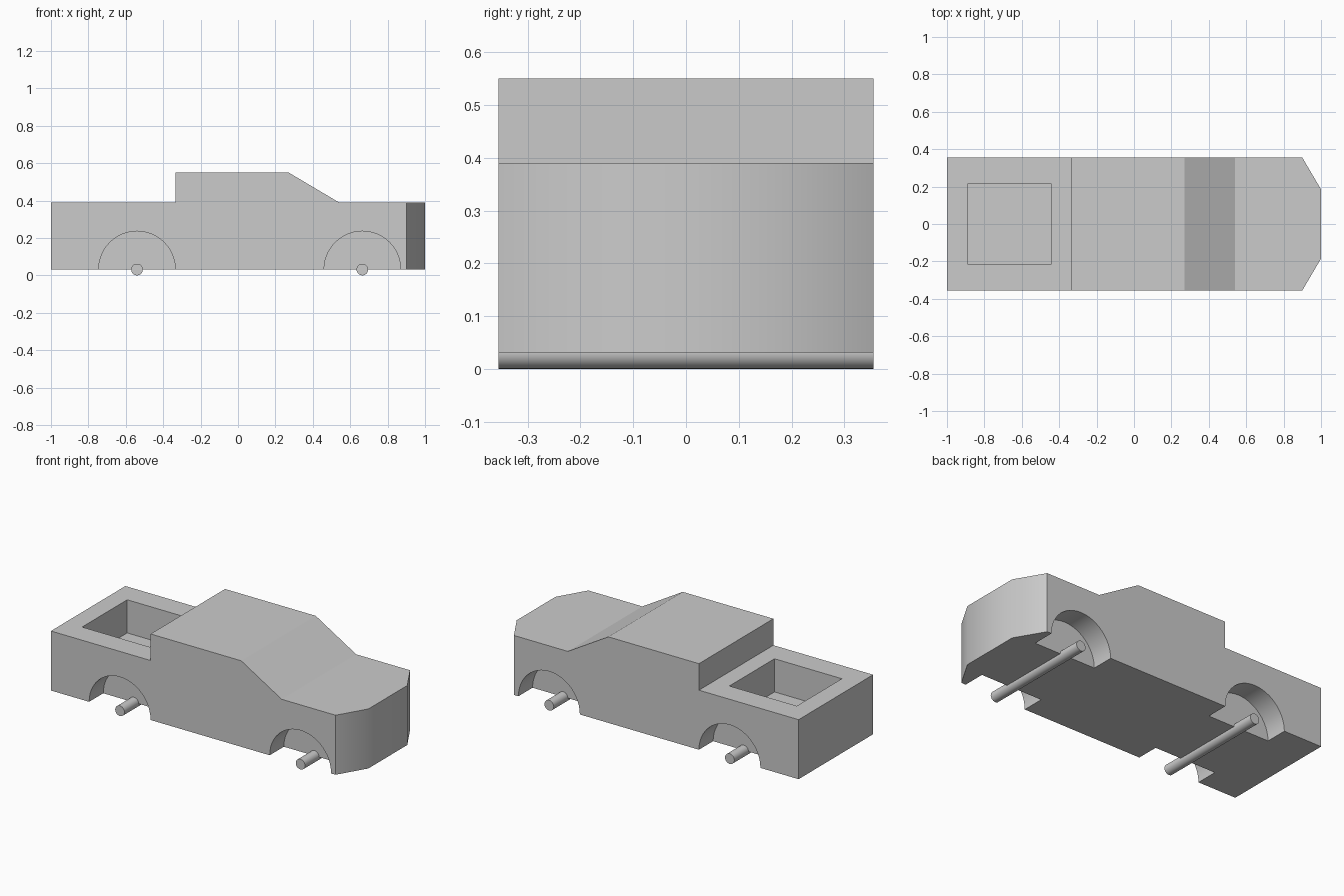
import bpy, bmesh, math
from mathutils import Matrix

if "Cube" in bpy.data.objects:
    bpy.data.objects.remove(bpy.data.objects["Cube"])

HALF = 0.355           # half width of the body
BASE = 0.031           # underside height, also axle centre
WHEELS = (-0.54, 0.665)

grey = bpy.data.materials.new("plain grey")
grey.use_nodes = True
grey.diffuse_color = (0.6, 0.6, 0.6, 1)
grey.node_tree.nodes["Principled BSDF"].inputs["Base Color"].default_value = (0.6, 0.6, 0.6, 1)


def add_object(name, bm):
    bmesh.ops.recalc_face_normals(bm, faces=bm.faces)
    mesh = bpy.data.meshes.new(name)
    bm.to_mesh(mesh)
    bm.free()
    mesh.materials.append(grey)
    obj = bpy.data.objects.new(name, mesh)
    bpy.context.collection.objects.link(obj)
    return obj


def cylinder(name, x, y, z, radius, length, sides):
    bm = bmesh.new()
    turn = Matrix.Translation((x, y, z)) @ Matrix.Rotation(math.pi / 2, 4, 'X')
    bmesh.ops.create_cone(bm, cap_ends=True, segments=sides, radius1=radius,
                          radius2=radius, depth=length, matrix=turn)
    return add_object(name, bm)


def activate(obj):
    bpy.ops.object.select_all(action='DESELECT')
    obj.select_set(True)
    bpy.context.view_layer.objects.active = obj


def cut(target, cutter):
    mod = target.modifiers.new("cut", 'BOOLEAN')
    mod.operation = 'DIFFERENCE'
    mod.solver = 'EXACT'
    mod.object = cutter
    activate(target)
    bpy.ops.object.modifier_apply(modifier=mod.name)
    bpy.data.objects.remove(cutter)


# Body: side profile pulled across the width
profile = [(-1, BASE), (1, BASE), (1, 0.39), (0.54, 0.39), (0.27, 0.55),
           (-0.335, 0.55), (-0.335, 0.39), (-1, 0.39)]
bm = bmesh.new()
side = bm.faces.new([bm.verts.new((x, -HALF, z)) for x, z in profile])
moved = bmesh.ops.extrude_face_region(bm, geom=[side])["geom"]
bmesh.ops.translate(bm, vec=(0, 2 * HALF, 0),
                    verts=[v for v in moved if isinstance(v, bmesh.types.BMVert)])

# Angled nose corners
for s in (-1, 1):
    res = bmesh.ops.bisect_plane(bm, geom=bm.verts[:] + bm.edges[:] + bm.faces[:],
                                 plane_co=(0.9, s * HALF, 0),
                                 plane_no=(0.17, s * 0.1, 0), clear_outer=True)
    edges = [e for e in res["geom_cut"] if isinstance(e, bmesh.types.BMEdge)]
    bmesh.ops.holes_fill(bm, edges=edges, sides=0)
body = add_object("truck_body", bm)

# Wheel arches
for x in WHEELS:
    for s in (-1, 1):
        cut(body, cylinder("arch_cutter", x, s * (HALF + 0.065), BASE, 0.205, 0.4, 48))

# Cargo bed recess
bm = bmesh.new()
bmesh.ops.create_cube(bm, size=1, matrix=Matrix.Translation((-0.665, 0, 0.39))
                      @ Matrix.Diagonal((0.45, 0.43, 0.4, 1)))
cut(body, add_object("bed_cutter", bm))

# Smooth arches and nose, crisp everywhere else
activate(body)
bpy.ops.object.shade_smooth_by_angle(angle=math.radians(25))
for e in body.data.edges:
    a, b = (body.data.vertices[i].co for i in e.vertices)
    if min(a.x, b.x) > 0.99 and abs(a.z - b.z) > 0.1:
        e.use_edge_sharp = False

# Axles
for name, x in zip(("rear_axle", "front_axle"), WHEELS):
    axle = cylinder(name, x, 0, BASE, 0.031, 2 * HALF, 32)
    activate(axle)
    bpy.ops.object.shade_smooth_by_angle(angle=math.radians(30))
